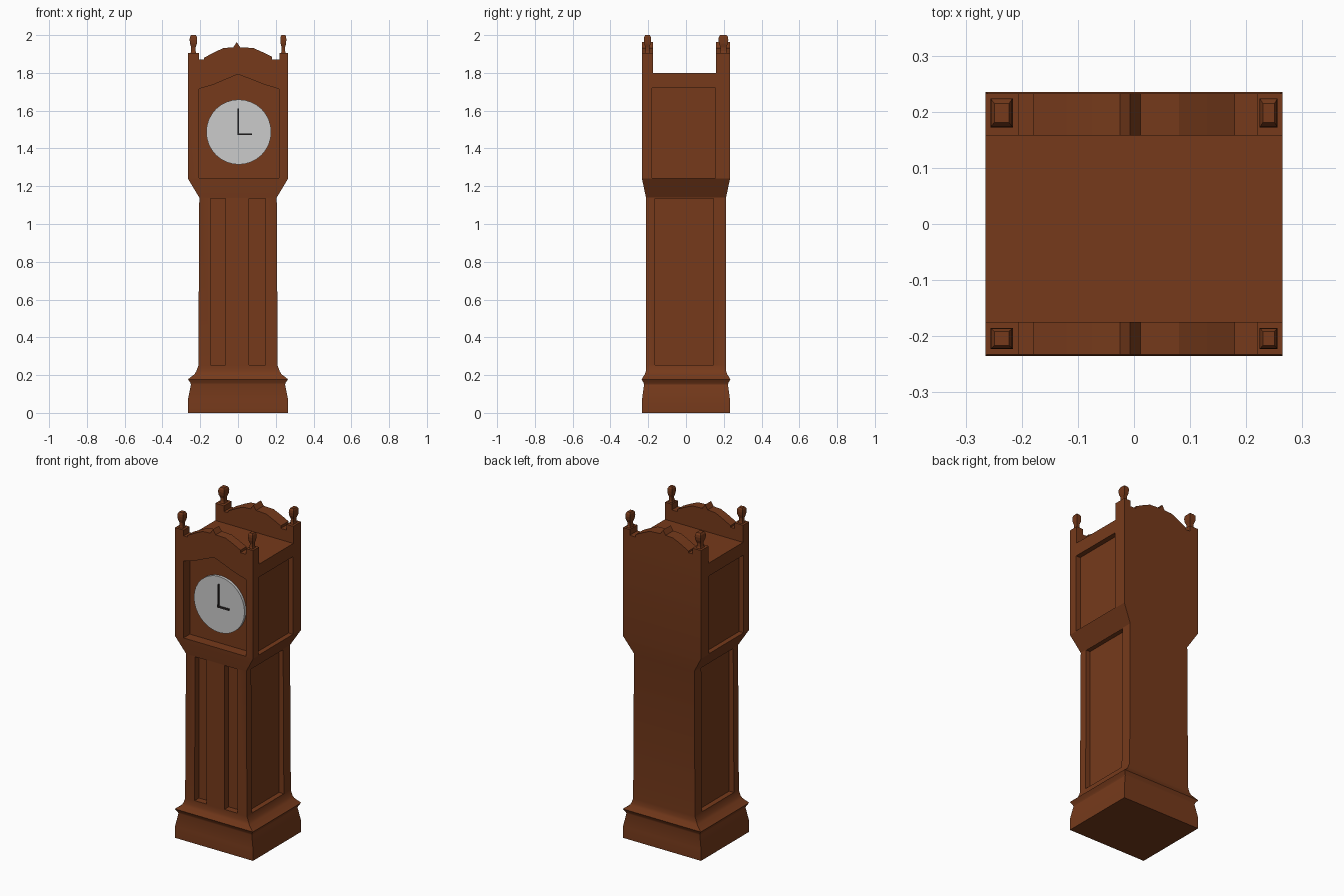
import bpy, bmesh, math
from mathutils import Matrix

if "Cube" in bpy.data.objects:
    bpy.data.objects.remove(bpy.data.objects["Cube"])


def material(name, color):
    m = bpy.data.materials.new(name)
    m.diffuse_color = color
    m.use_nodes = True
    m.node_tree.nodes["Principled BSDF"].inputs["Base Color"].default_value = m.diffuse_color
    return m


WOOD = material("dark_wood", (0.18, 0.042, 0.011, 1))
BLACK = material("hand_black", (0.03, 0.025, 0.025, 1))


def finish(bm, name, mat=None):
    bmesh.ops.recalc_face_normals(bm, faces=bm.faces)
    me = bpy.data.meshes.new(name)
    bm.to_mesh(me)
    bm.free()
    ob = bpy.data.objects.new(name, me)
    bpy.context.collection.objects.link(ob)
    if mat:
        me.materials.append(mat)
    return ob


def add_loft(bm, cx, cy, rings):
    """Stack of rectangles given as (z, half_x, half_y)."""
    loops = [[bm.verts.new((cx + sx * hx, cy + sy * hy, z))
              for sx, sy in ((-1, -1), (1, -1), (1, 1), (-1, 1))]
             for z, hx, hy in rings]
    for a, b in zip(loops, loops[1:]):
        for i in range(4):
            j = (i + 1) % 4
            bm.faces.new((a[i], a[j], b[j], b[i]))
    bm.faces.new(loops[0][::-1])
    bm.faces.new(loops[-1])


def add_prism(bm, pts, y0, y1):
    """Front-view outline of (x, z) points extruded from y0 to y1."""
    f = [bm.verts.new((x, y0, z)) for x, z in pts]
    b = [bm.verts.new((x, y1, z)) for x, z in pts]
    bm.faces.new(f)
    bm.faces.new(b[::-1])
    for i in range(len(pts)):
        j = (i + 1) % len(pts)
        bm.faces.new((f[i], b[i], b[j], f[j]))


def add_box(bm, x0, x1, y0, y1, z0, z1):
    add_prism(bm, [(x0, z0), (x1, z0), (x1, z1), (x0, z1)], y0, y1)


def select_only(ob):
    bpy.ops.object.select_all(action='DESELECT')
    ob.select_set(True)
    bpy.context.view_layer.objects.active = ob


# Case: plinth with moulding, trunk and flared hood
bm = bmesh.new()
add_loft(bm, 0, 0, [(0, .265, .233), (.07, .265, .233), (.15, .249, .222),
                    (.16, .252, .225), (.178, .265, .235), (.205, .23, .218),
                    (.22, .221, .213), (.25, .21, .213), (1.14, .205, .212),
                    (1.24, .265, .233), (1.8, .265, .233)])
case = finish(bm, "case", WOOD)

# Recesses: arched dial opening, trunk slots and side panels
bm = bmesh.new()
add_prism(bm, [(-.207, 1.243), (.217, 1.243), (.217, 1.715), (.14, 1.738),
               (0, 1.793), (-.13, 1.738), (-.207, 1.715)], -.3, -.172)
add_box(bm, -.145, -.065, -.3, -.172, .253, 1.136)
add_box(bm, .057, .145, -.3, -.172, .253, 1.136)
for s in (-1, 1):
    for xin, y0, y1, z0, z1 in ((.235, -.18, .155, 1.243, 1.72),
                                (.178, -.165, .145, .253, 1.136)):
        add_box(bm, min(s * xin, s * .3), max(s * xin, s * .3), y0, y1, z0, z1)
cutter = finish(bm, "recess_cutter")
cutter.hide_render = True
mod = case.modifiers.new("recesses", 'BOOLEAN')
mod.operation = 'DIFFERENCE'
mod.solver = 'EXACT'
mod.object = cutter
select_only(case)
bpy.ops.object.modifier_apply(modifier=mod.name)
bpy.data.objects.remove(cutter)
bpy.ops.object.shade_smooth_by_angle(angle=math.radians(25))

# Crests: front and back scrolled boards with corner posts
crest = [(-.265, 1.8), (.265, 1.8), (.265, 1.905), (.219, 1.905), (.219, 1.87),
         (.18, 1.87), (.18, 1.885), (.13, 1.91), (.08, 1.932), (.012, 1.935),
         (-.007, 1.963), (-.025, 1.935), (-.075, 1.932), (-.12, 1.912),
         (-.18, 1.88), (-.18, 1.87), (-.206, 1.87), (-.206, 1.905), (-.265, 1.905)]
for name, y0, y1 in (("front_crest", -.233, -.175), ("back_crest", .158, .233)):
    bm = bmesh.new()
    add_prism(bm, crest, y0, y1)
    hidden = [f for f in bm.faces if f.calc_center_median().z < 1.801]
    bmesh.ops.delete(bm, geom=hidden, context='FACES_ONLY')
    finish(bm, name, WOOD)

# Finials on the four posts
finial = [(1.905, .75), (1.915, .6), (1.935, .58), (1.955, .9),
          (1.975, 1), (1.99, .93), (2.0, .65)]
for side, cx, hx in (("left", -.236, .02), ("right", .24, .016)):
    for end, cy, hy in (("front", -.204, .019), ("back", .198, .026)):
        bm = bmesh.new()
        add_loft(bm, cx, cy, [(z, hx * k, hy * k) for z, k in finial])
        finish(bm, f"{end}_{side}_finial", WOOD)

# Dial
bm = bmesh.new()
bmesh.ops.create_cone(bm, cap_ends=True, segments=32, radius1=.172, radius2=.172,
                      depth=.02, matrix=Matrix.Translation((.004, -.178, 1.487))
                      @ Matrix.Rotation(math.pi / 2, 4, 'X'))
finish(bm, "dial")

# Hands
bm = bmesh.new()
add_prism(bm, [(-.004, 1.47), (.006, 1.47), (.005, 1.612), (-.002, 1.612)], -.196, -.187)
finish(bm, "minute_hand", BLACK)
bm = bmesh.new()
add_box(bm, .006, .073, -.196, -.187, 1.47, 1.48)
finish(bm, "hour_hand", BLACK)
